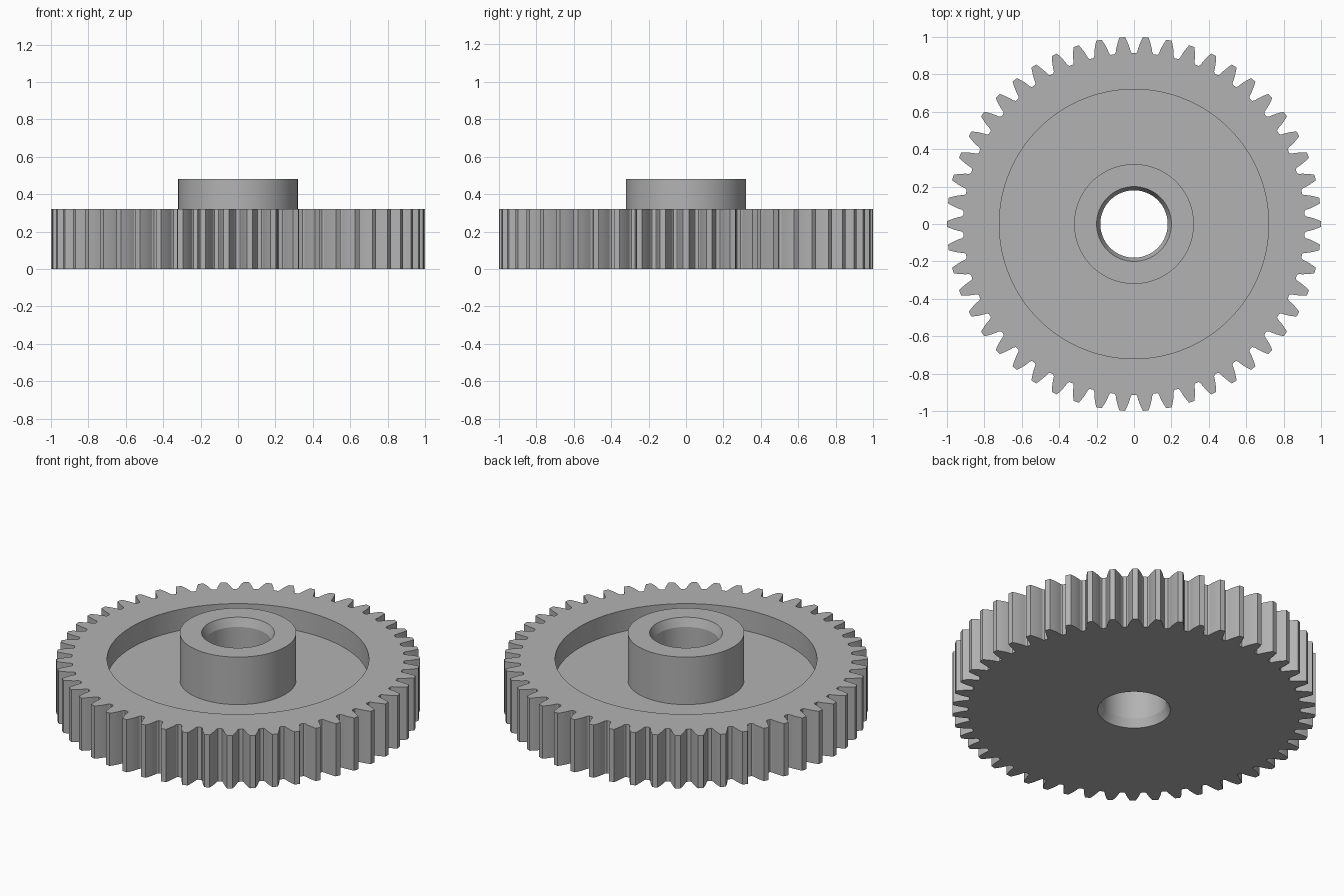
import bpy
import bmesh
from math import acos, cos, pi, radians, sin, tan

TEETH = 50
TIP_R, ROOT_R = 1.0, 0.913
PITCH_R = TIP_R * TEETH / (TEETH + 2)
BASE_R = PITCH_R * cos(radians(20))
WHEEL_H, FLOOR_Z, HUB_H = 0.32, 0.192, 0.48
RECESS_R, HUB_R = 0.72, 0.32
BORE_R, MOUTH_R, MOUTH_DEPTH = 0.18, 0.2, 0.05

default = bpy.data.objects.get("Cube")
if default:
    bpy.data.objects.remove(default, do_unlink=True)

steel = bpy.data.materials.new("grey_steel")
steel.use_nodes = True
grey = (0.45, 0.45, 0.45, 1)
steel.diffuse_color = grey
steel.node_tree.nodes["Principled BSDF"].inputs["Base Color"].default_value = grey


def involute(r):
    a = acos(BASE_R / r)
    return tan(a) - a


def flank_angle(r):
    """Half the angular thickness of a tooth at radius r."""
    return pi / (2 * TEETH) + involute(PITCH_R) - involute(r)


def gear_outline():
    """Polar (angle, radius) points around all the teeth."""
    half = [(flank_angle(r), r) for r in (1.0, 0.982, 0.962, 0.94, 0.922)]
    half += [(flank_angle(ROOT_R) + 0.006, ROOT_R)]
    tooth = [(-a, r) for a, r in reversed(half)] + [(0, TIP_R)] + half
    tooth.append((pi / TEETH, ROOT_R))
    return [(2 * pi * i / TEETH + a, r) for i in range(TEETH) for a, r in tooth]


def loft(name, profile, outline):
    """Join rings of (radius, z); radius None follows the toothed outline."""
    bm = bmesh.new()
    rings = []
    for radius, z in profile:
        rings.append([bm.verts.new(((radius or r) * cos(a), (radius or r) * sin(a), z))
                      for a, r in outline])
    n = len(outline)
    for low, high in zip(rings, rings[1:]):
        for i in range(n):
            j = (i + 1) % n
            bm.faces.new((low[i], low[j], high[j], high[i]))
    mesh = bpy.data.meshes.new(name)
    bm.to_mesh(mesh)
    bm.free()
    mesh.materials.append(steel)
    obj = bpy.data.objects.new(name, mesh)
    bpy.context.collection.objects.link(obj)
    bpy.ops.object.select_all(action="DESELECT")
    obj.select_set(True)
    bpy.context.view_layer.objects.active = obj
    bpy.ops.object.shade_smooth_by_angle(angle=radians(20))
    return obj


outline = gear_outline()

# Toothed wheel: flat underside, teeth, top rim, recess wall and web floor
loft("toothed_wheel", [
    (MOUTH_R, 0), (None, 0), (None, WHEEL_H),
    (RECESS_R, WHEEL_H), (RECESS_R, FLOOR_Z), (HUB_R, FLOOR_Z),
], outline)

# Hub with a through bore, flared at both mouths
loft("hub", [
    (HUB_R, FLOOR_Z), (HUB_R, HUB_H), (MOUTH_R, HUB_H),
    (BORE_R, HUB_H - MOUTH_DEPTH), (BORE_R, MOUTH_DEPTH), (MOUTH_R, 0),
], outline)
